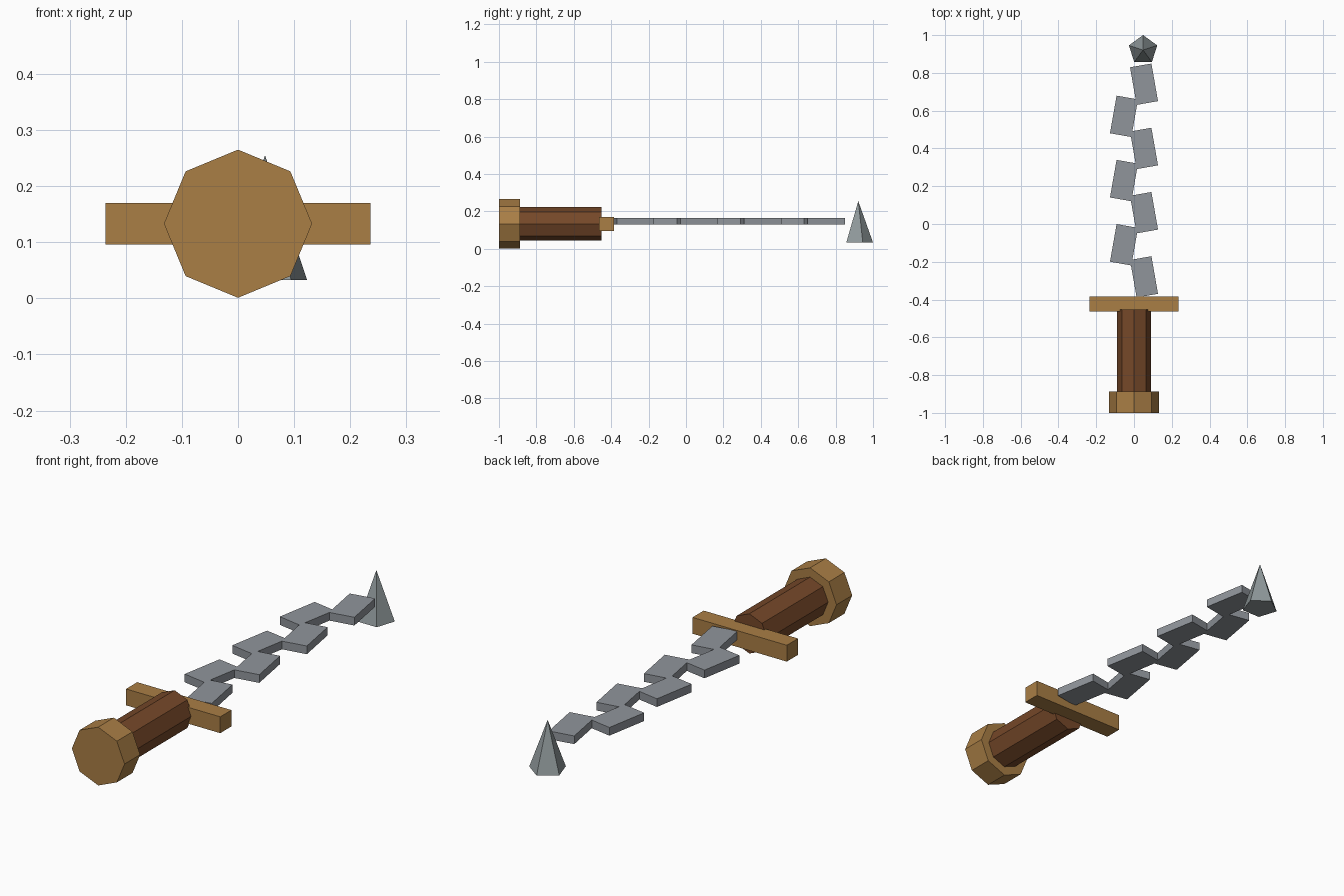
import bpy
from math import radians

if "Cube" in bpy.data.objects:
    bpy.data.objects.remove(bpy.data.objects["Cube"])

AXIS_Z = 0.133


def material(name, color):
    m = bpy.data.materials.new(name)
    m.diffuse_color = (*color, 1)
    m.use_nodes = True
    m.node_tree.nodes["Principled BSDF"].inputs["Base Color"].default_value = m.diffuse_color
    return m


brass = material("brass", (0.40, 0.21, 0.06))
wood = material("wood", (0.18, 0.065, 0.022))
steel = material("steel", (0.28, 0.30, 0.33))
tip_steel = material("tip_steel", (0.28, 0.32, 0.33))


def finish(name, mat):
    ob = bpy.context.object
    ob.name = name
    ob.data.materials.append(mat)
    return ob


def rod(name, radius, y0, y1, mat):
    """Octagonal prism lying along y, with a corner pointing up."""
    bpy.ops.mesh.primitive_cylinder_add(
        vertices=8, radius=radius, depth=y1 - y0,
        location=(0, (y0 + y1) / 2, AXIS_Z), rotation=(radians(90), 0, 0))
    return finish(name, mat)


def box(name, loc, size, mat, turn=0):
    bpy.ops.mesh.primitive_cube_add(size=1, location=loc, rotation=(0, 0, radians(turn)))
    bpy.context.object.scale = size
    return finish(name, mat)


# Hilt
rod("pommel", 0.132, -1.0, -0.888, brass)
rod("grip", 0.09, -0.9, -0.453, wood)
box("guard", (0, -0.424, AXIS_Z), (0.472, 0.08, 0.074), brass)

# Zigzag blade: alternating tilted plates
for i in range(7):
    side = 1 if i % 2 == 0 else -1
    box(f"blade_plate_{i + 1}", (0.053 * side, -0.28 + 0.17 * i, 0.147),
        (0.115, 0.202, 0.037), steel, 10 * side)

# Five-sided tip standing upright
bpy.ops.mesh.primitive_cone_add(vertices=5, radius1=0.079, radius2=0, depth=0.222,
                                location=(0.048, 0.921, 0.144))
finish("blade_tip", tip_steel)
